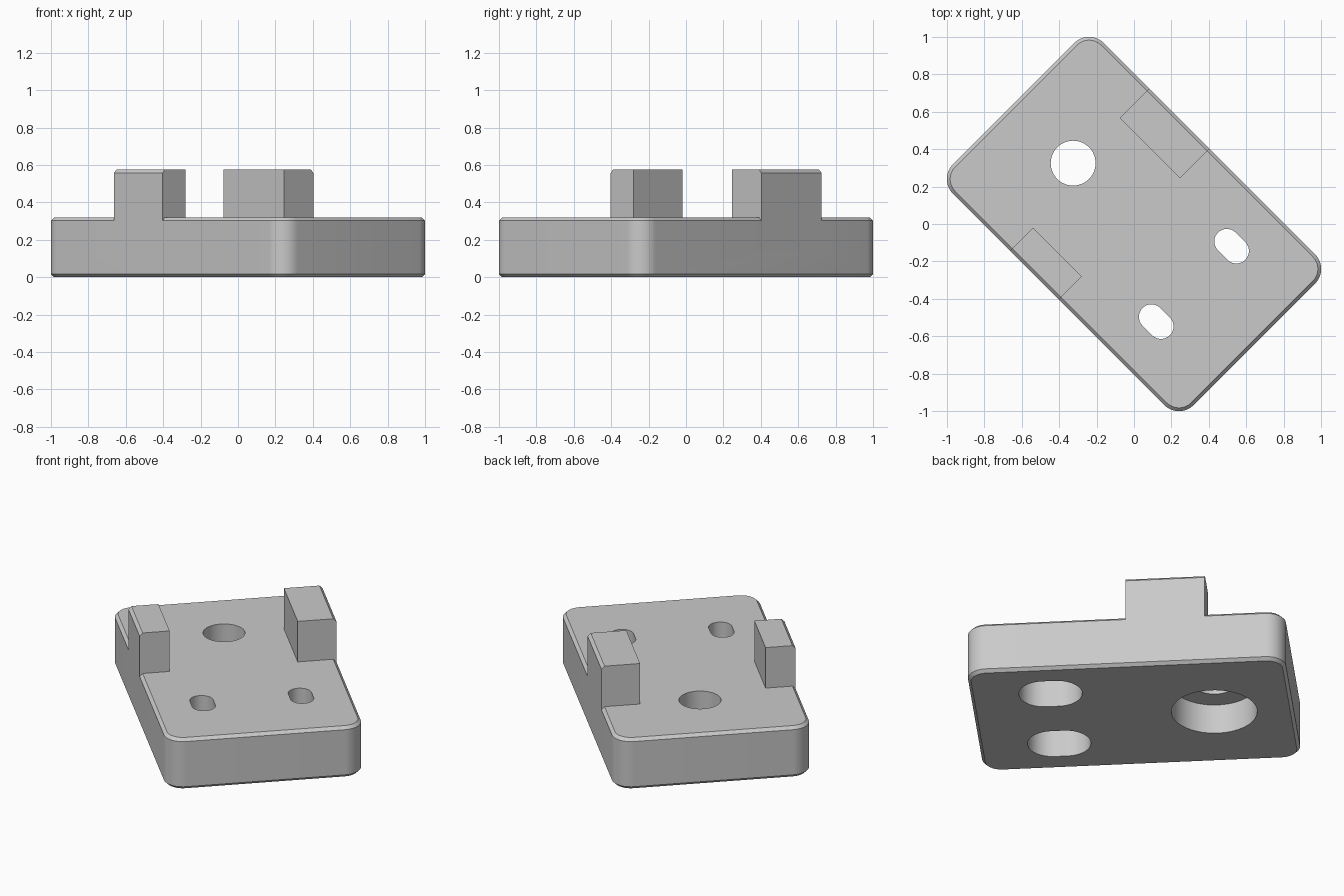
import bpy, bmesh
from math import cos, sin, pi, radians

cube = bpy.data.objects.get("Cube")
if cube:
    bpy.data.objects.remove(cube, do_unlink=True)

grey = bpy.data.materials.new("plain_grey")
grey.use_nodes = True
GREY = (0.59, 0.59, 0.59, 1)
grey.diffuse_color = GREY
grey.node_tree.nodes["Principled BSDF"].inputs["Base Color"].default_value = GREY

ARC = 12           # segments per quarter turn
HALF_WIDTH = 0.57
THICK = 0.32
CHAMFER = 0.018


def finish(bm, name):
    bmesh.ops.remove_doubles(bm, verts=bm.verts, dist=1e-5)
    bmesh.ops.recalc_face_normals(bm, faces=bm.faces)
    mesh = bpy.data.meshes.new(name)
    bm.to_mesh(mesh)
    bm.free()
    mesh.materials.append(grey)
    obj = bpy.data.objects.new(name, mesh)
    bpy.context.collection.objects.link(obj)
    return obj


def loft(name, rings):
    """Stack equal-length rings of points and cap both ends."""
    bm = bmesh.new()
    loops = [[bm.verts.new(p) for p in ring] for ring in rings]
    n = len(loops[0])
    for low, high in zip(loops, loops[1:]):
        for i in range(n):
            j = (i + 1) % n
            bm.faces.new((low[i], low[j], high[j], high[i]))
    bm.faces.new(loops[0])
    bm.faces.new(loops[-1])
    return finish(bm, name)


def rounded(a, b, r, z, x=0, y=0):
    """Rounded rectangle ring: arc centres at +-a, +-b, radius r."""
    pts = []
    for q, (sx, sy) in enumerate([(1, 1), (-1, 1), (-1, -1), (1, -1)]):
        for k in range(ARC + 1):
            t = (q + k / ARC) * pi / 2
            pts.append((x + sx * a + r * cos(t), y + sy * b + r * sin(t), z))
    return pts


def combine(target, other, operation):
    mod = target.modifiers.new(operation.lower(), "BOOLEAN")
    mod.operation = operation
    mod.solver = "EXACT"
    mod.object = other
    bpy.context.view_layer.objects.active = target
    bpy.ops.object.modifier_apply(modifier=mod.name)
    bpy.data.objects.remove(other, do_unlink=True)


# Base plate with rounded corners and chamfered rims
levels = [(0, CHAMFER), (CHAMFER, 0), (THICK - CHAMFER, 0), (THICK, CHAMFER)]
plate = loft("base_plate", [rounded(0.80, 0.46, 0.11 - c, z) for z, c in levels])

# Upright lugs, flush with the long sides, outer top edge chamfered
TOP = 0.575
for name, start, inner, side in [("large_lug", -0.455, 0.346, 1),
                                 ("small_lug", -0.368, 0.396, -1)]:
    profile = [(inner, 0.15), (HALF_WIDTH, 0.15), (HALF_WIDTH, TOP - CHAMFER),
               (HALF_WIDTH - CHAMFER, TOP), (inner, TOP)]
    lug = loft(name, [[(x, side * y, z) for y, z in profile] for x in (start, 0)])
    combine(plate, lug, "UNION")

# Through holes, each with a wider recess from below
for x, y, stretch, hole_r, recess_r in [(-0.46, 0, 0, 0.12, 0.245),
                                        (0.453, 0.285, 0.036, 0.067, 0.145),
                                        (0.453, -0.285, 0.036, 0.067, 0.145)]:
    for r, z0, z1 in [(hole_r, -0.1, 0.5), (recess_r, -0.1, 0.185)]:
        cutter = loft("hole_cutter", [rounded(stretch, 0, r, z, x, y) for z in (z0, z1)])
        combine(plate, cutter, "DIFFERENCE")

# Turn the part diagonally and shade
plate.rotation_euler.z = radians(-45)
bpy.ops.object.select_all(action="DESELECT")
plate.select_set(True)
bpy.context.view_layer.objects.active = plate
bpy.ops.object.transform_apply(location=False, rotation=True, scale=False)
bpy.ops.object.shade_smooth_by_angle(angle=radians(30))
